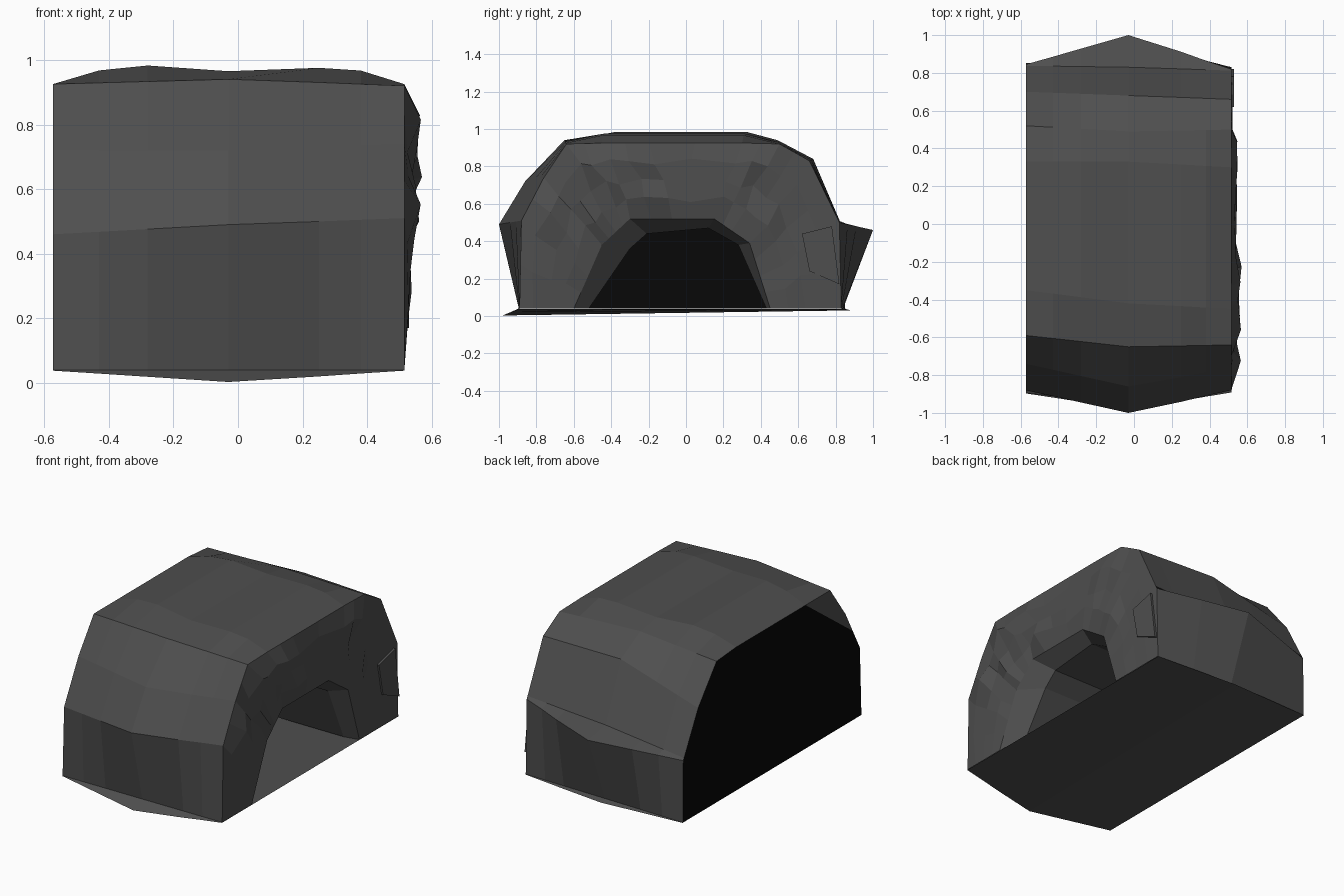
import bpy, bmesh, random

if "Cube" in bpy.data.objects:
    bpy.data.objects.remove(bpy.data.objects["Cube"])

random.seed(4)


def material(name, v):
    m = bpy.data.materials.new(name)
    m.diffuse_color = (v, v, v, 1)
    m.use_nodes = True
    m.node_tree.nodes["Principled BSDF"].inputs["Base Color"].default_value = m.diffuse_color
    return m


ROCK = material("dark grey rock", 0.077)
BLACK = material("black", 0.0025)


def build(name, verts, faces, mat):
    me = bpy.data.meshes.new(name)
    me.from_pydata(verts, [], faces)
    me.materials.append(mat)
    bm = bmesh.new()
    bm.from_mesh(me)
    bmesh.ops.recalc_face_normals(bm, faces=bm.faces)
    bm.to_mesh(me)
    bm.free()
    ob = bpy.data.objects.new(name, me)
    bpy.context.collection.objects.link(ob)
    return ob


def loft(name, rows, mat, closed=False):
    """Skin a list of equally long point rows."""
    n = len(rows[0])
    faces = []
    for i in range(len(rows) - 1):
        for j in range(n if closed else n - 1):
            a, b = i * n + j, i * n + (j + 1) % n
            faces.append((a, b, b + n, a + n))
    return build(name, [p for r in rows for p in r], faces, mat)


def mix(a, b, t):
    return tuple(p + (q - p) * t for p, q in zip(a, b))


def blend(a, b, t):
    return [mix(p, q, t) for p, q in zip(a, b)]


def sample(line, u):
    """Point on a polyline, u = 0..1 spread evenly over its segments."""
    f = u * (len(line) - 1)
    i = min(int(f + 1e-6), len(line) - 2)
    return mix(line[i], line[i + 1], f - i)


# Cross-sections (y, z) at the closed end, the middle and the cave-mouth end
LEFT = [(-.895, .04), (-.88, .46), (-.74, .72), (-.59, .925), (-.35, .925), (-.2, .925),
        (.33, .925), (.52, .91), (.7, .69), (.845, .42), (.85, .04)]
MID = [(-.893, .04), (-1, .49), (-.86, .72), (-.65, .94), (-.42, .965), (-.25, .965),
       (.33, .965), (.49, .94), (.68, .84), (1, .46), (.84, .04)]
RIGHT = [(-.89, .04), (-.88, .51), (-.76, .74), (-.64, .92), (-.45, .925), (-.2, .925),
         (.3, .925), (.5, .92), (.66, .83), (.82, .5), (.83, .04)]
XL, XM, XR = -.573, -.03, .515


def expand(prof, fold, back_tip, front_tip):
    """Add the notch above the rear point and the pointed floor lip."""
    return prof[:9] + [fold] + prof[9:] + [back_tip, front_tip]


def end(p):
    return expand(p, mix(p[8], p[9], .95), (p[10][0] + .002, .038), (p[0][0] - .002, .038))


left, right = end(LEFT), end(RIGHT)
mid = expand(MID, (.83, .49), (.88, .03), (-.98, .003))


def station(x, prof, lift=0):
    return [(x, y, z + (lift if 4 <= i <= 6 else 0)) for i, (y, z) in enumerate(prof)]


# Outer shell, floor included
loft("rock_shell", [station(XL, left),
                    station(-.43, blend(left, mid, .26), .032),
                    station(-.28, blend(left, mid, .54), .036),
                    station(XM, mid),
                    station(.25, blend(right, mid, .51), .03),
                    station(.38, blend(right, mid, .25), .032),
                    station(XR, right)], ROCK, closed=True)

# Lumpy rock face around the cave mouth
ARCH = [(-.6, .04), (-.45, .38), (-.3, .52), (.15, .52), (.34, .39), (.45, .04)]
INNER = [(-.52, .04), (-.3, .36), (-.21, .44), (.12, .47), (.28, .38), (.43, .04)]
N = 20
rows = []
for k in range(5):
    s = k / 4
    row = []
    for j in range(N + 1):
        y, z = mix(sample(RIGHT, j / N), sample(ARCH, j / N), s)
        x = XR
        if 0 < k < 4 and 0 < j < N:
            x += random.uniform(0, .055 if y < -.2 else .035 if y < .45 else .008)
            y += random.uniform(-.02, .02)
            z += random.uniform(-.02, .02)
        row.append((x, y, z))
    rows.append(row)
loft("cave_face", rows, ROCK)

# Bevelled lip and straight tunnel
loft("cave_tunnel", [[(XR, *p) for p in ARCH], [(.42, *p) for p in INNER],
                     [(XL + .003, *p) for p in INNER]], ROCK)

# Black flat wall closing the far end, with a rock corner at its upper front
wall = [(-.895, .04), (-.88, .46), (-.81, .59), (-.35, .925)] + LEFT[5:]
build("end_wall", [(XL, *p) for p in wall], [tuple(range(len(wall)))], BLACK)
corner = [(-.35, .925), (-.59, .925), (-.74, .72), (-.88, .46), (-.81, .59)]
build("end_corner", [(XL, *p) for p in corner], [tuple(range(len(corner)))], ROCK)

# Raised slab on the rock face
slab = [(.62, .44), (.78, .48), (.82, .17), (.66, .24)]
loft("face_slab", [[(XR, *p) for p in slab], [(.53, *p) for p in slab]], ROCK, closed=True)
build("face_slab_front", [(.53, *p) for p in slab], [(0, 1, 2, 3)], ROCK)
